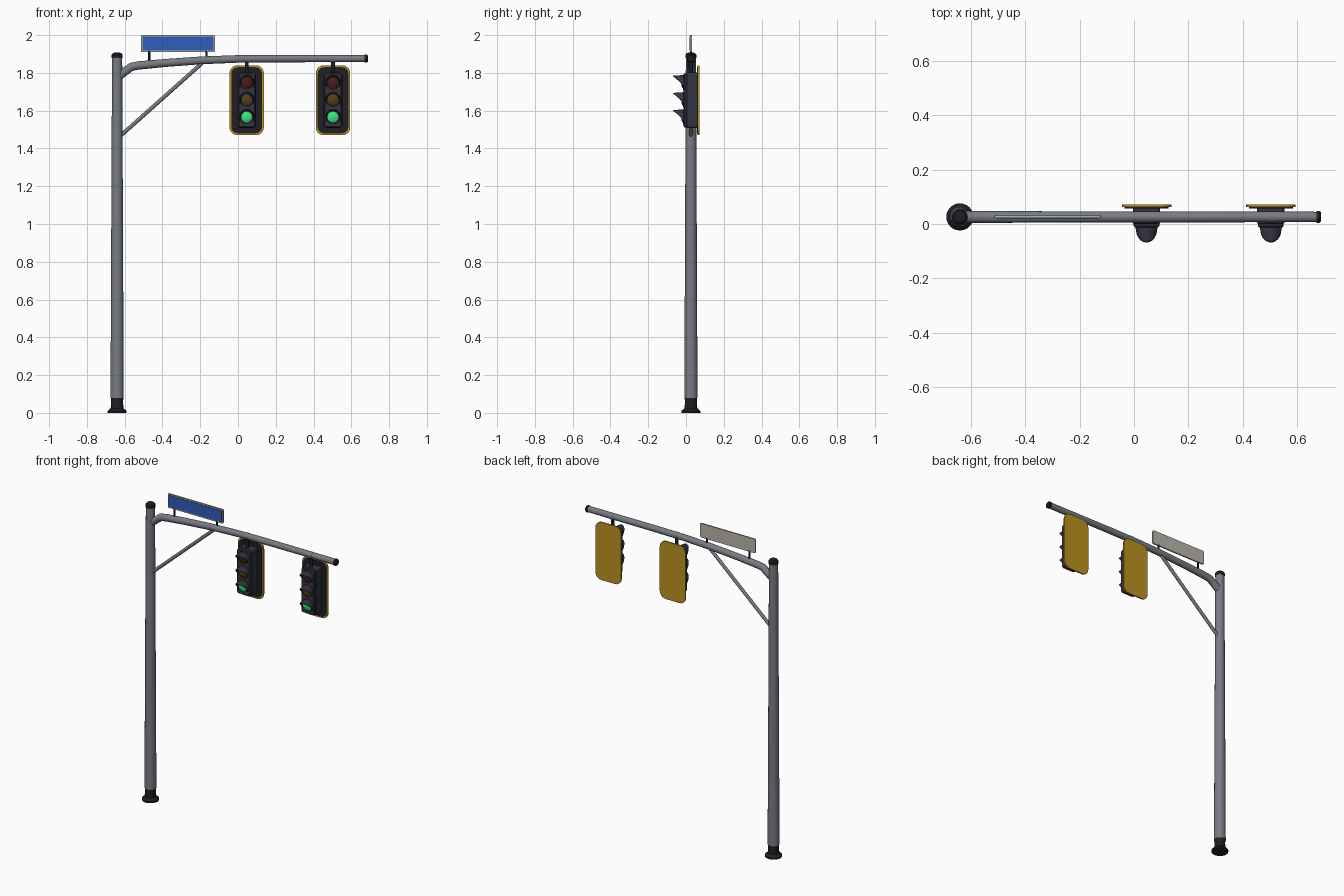
import bpy, bmesh
from math import sin, cos, pi, radians
from mathutils import Vector

if "Cube" in bpy.data.objects:
    bpy.data.objects.remove(bpy.data.objects["Cube"])

PX, PY = -0.64, 0.026          # mast axis


def mat(name, r, g, b):
    m = bpy.data.materials.new(name)
    m.diffuse_color = (r, g, b, 1)
    m.use_nodes = True
    m.node_tree.nodes["Principled BSDF"].inputs["Base Color"].default_value = m.diffuse_color
    return m


STEEL = mat("steel", 0.19, 0.20, 0.23)
BLACK = mat("black", 0.014, 0.014, 0.018)
SLATE = mat("slate", 0.035, 0.035, 0.055)
YELLOW = mat("yellow", 0.50, 0.29, 0.015)
BLUE = mat("blue", 0.03, 0.11, 0.50)
BEIGE = mat("beige", 0.48, 0.46, 0.40)
RED_OFF = mat("red_unlit", 0.07, 0.012, 0.012)
AMBER_OFF = mat("amber_unlit", 0.09, 0.05, 0.01)
GREEN_ON = mat("green_lit", 0.04, 0.80, 0.22)


def finish(name, bm, m, smooth=True):
    bmesh.ops.recalc_face_normals(bm, faces=bm.faces)
    me = bpy.data.meshes.new(name)
    bm.to_mesh(me)
    bm.free()
    ob = bpy.data.objects.new(name, me)
    bpy.context.collection.objects.link(ob)
    me.materials.append(m)
    if smooth:
        bpy.ops.object.select_all(action='DESELECT')
        ob.select_set(True)
        bpy.context.view_layer.objects.active = ob
        bpy.ops.object.shade_smooth_by_angle(angle=radians(35))
    return ob


def skin(name, rings, m):
    """Bridge successive vertex rings and cap both ends."""
    bm = bmesh.new()
    rs = [[bm.verts.new(p) for p in r] for r in rings]
    n = len(rs[0])
    for a, b in zip(rs, rs[1:]):
        for i in range(n):
            bm.faces.new((a[i], a[(i + 1) % n], b[(i + 1) % n], b[i]))
    bm.faces.new(rs[0])
    bm.faces.new(rs[-1])
    return finish(name, bm, m)


def lathe(name, prof, m, origin, axis='Z', n=24):
    """Profile of (radius, height) turned about Z, or about -Y for lenses."""
    o, rings = Vector(origin), []
    for r, h in prof:
        ring = []
        for i in range(n):
            c, s = r * cos(2 * pi * i / n), r * sin(2 * pi * i / n)
            ring.append(o + Vector((c, s, h) if axis == 'Z' else (c, -h, s)))
        rings.append(ring)
    return skin(name, rings, m)


def tube(name, pts, radii, m, n=16):
    """Round tube along a path lying in the XZ plane at y = PY."""
    pts = [Vector((x, PY, z)) for x, z in pts]
    rings = []
    for i, p in enumerate(pts):
        t = (pts[min(i + 1, len(pts) - 1)] - pts[max(i - 1, 0)]).normalized()
        u, v = Vector((0, 1, 0)), t.cross(Vector((0, 1, 0)))
        rings.append([p + radii[i] * (u * cos(2 * pi * k / n) + v * sin(2 * pi * k / n))
                      for k in range(n)])
    return skin(name, rings, m)


def plate(name, cx, cz, w, h, r, y0, y1, m, bevel=0.0, seg=5):
    """Rounded rectangle facing -Y; optional chamfer on the front edge."""
    def ring(y, d):
        out = []
        for q, (sx, sz) in enumerate(((1, 1), (-1, 1), (-1, -1), (1, -1))):
            for k in range(seg + 1):
                a = (q + k / seg) * pi / 2
                out.append((cx + sx * (w / 2 - r) + (r - d) * cos(a), y,
                            cz + sz * (h / 2 - r) + (r - d) * sin(a)))
        return out
    rings = [ring(y1, 0), ring(y0 + bevel, 0)]
    if bevel:
        rings.append(ring(y0, bevel))
    return skin(name, rings, m)


def visor(name, x, y, z, m, r=0.039, length=0.057):
    """Hood cut away along a concave curve beneath."""
    bm = bmesh.new()
    rows, lo, n = 5, -0.55, 24
    a0 = -radians(33)
    grid = []
    for i in range(n + 1):
        a = a0 + (pi - 2 * a0) * i / n
        t = max((sin(a) - lo) / (1 - lo), 0.02)
        ln = length * t ** 1.3
        grid.append([bm.verts.new((x + r * cos(a) * (1 - 0.08 * j / rows),
                                   y - ln * j / rows,
                                   z + r * sin(a) - 0.004 * j / rows))
                     for j in range(rows + 1)])
    for a, b in zip(grid, grid[1:]):
        for j in range(rows):
            bm.faces.new((a[j], a[j + 1], b[j + 1], b[j]))
    ob = finish(name, bm, m)
    s = ob.modifiers.new("thickness", 'SOLIDIFY')
    s.thickness = 0.004
    s.offset = 0


# Mast: base, tapered pole, cap
lathe("base_foot", [(0.05, 0), (0.05, 0.010), (0.044, 0.016), (0.034, 0.024),
                    (0.031, 0.06), (0.034, 0.082)], BLACK, (PX, PY, 0))
lathe("pole", [(0.035, 0.078), (0.027, 1.885)], STEEL, (PX, PY, 0))
lathe("pole_cap", [(0.029, 1.878), (0.029, 1.896), (0.022, 1.905), (0.010, 1.908)],
      BLACK, (PX, PY, 0))

# Mast arm, end cap and diagonal brace
arm = [(-0.64, 1.775), (-0.605, 1.802), (-0.565, 1.832), (-0.53, 1.839), (-0.39, 1.852),
       (-0.2, 1.866), (0, 1.874), (0.2, 1.876), (0.675, 1.876)]
tube("arm", arm, [0.022] * 4 + [0.021, 0.0205, 0.02, 0.02, 0.019], STEEL)
tube("arm_end_cap", [(0.670, 1.876), (0.682, 1.876), (0.687, 1.876)],
     [0.0215, 0.0215, 0.017], BLACK)
tube("brace", [(-0.63, 1.46), (-0.19, 1.852)], [0.0105, 0.0105], STEEL, 12)

# Street sign on two short posts
SX, SZ = -0.318, 1.955
plate("sign_plate", SX, SZ, 0.392, 0.090, 0.006, PY - 0.004, PY + 0.005, BEIGE, seg=2)
plate("sign_face", SX, SZ, 0.376, 0.075, 0.004, PY - 0.007, PY - 0.002, BLUE, seg=2)
for i, (x, z) in enumerate(((-0.47, 1.845), (-0.167, 1.865))):
    lathe(f"sign_post_{i + 1}", [(0.006, z), (0.006, 1.916)], BLACK, (x, PY, 0), n=10)

# Two signal heads
for i, x in enumerate((0.046, 0.503)):
    tag = f"_{i + 1}"
    plate("backplate" + tag, x, 1.655, 0.182, 0.370, 0.042, 0.062, 0.071, YELLOW)
    plate("backplate_front" + tag, x, 1.655, 0.162, 0.350, 0.034, 0.057, 0.064, BLACK)
    plate("housing" + tag, x, 1.655, 0.100, 0.294, 0.014, 0.000, 0.060, SLATE, 0.004)
    plate("housing_door" + tag, x, 1.655, 0.094, 0.286, 0.014, -0.013, 0.004, SLATE, 0.005)
    lathe("hanger" + tag, [(0.010, 1.79), (0.010, 1.868)], BLACK, (x, PY, 0), n=12)
    tube("hanger_clamp" + tag, [(x - 0.012, 1.875), (x + 0.012, 1.875)],
         [0.0205, 0.0205], STEEL)
    for colour, z, m in (("red", 1.748, RED_OFF), ("amber", 1.657, AMBER_OFF),
                         ("green", 1.566, GREEN_ON)):
        lathe(f"{colour}_bezel{tag}", [(0.038, -0.004), (0.038, 0.003), (0.034, 0.004)],
              BLACK, (x, -0.012, z), 'Y')
        lathe(f"{colour}_lens{tag}", [(0.030, 0), (0.029, 0.006), (0.022, 0.010),
                                      (0.012, 0.0125), (0.003, 0.0135)],
              m, (x, -0.012, z), 'Y')
        visor(f"{colour}_visor{tag}", x, -0.011, z, SLATE)
